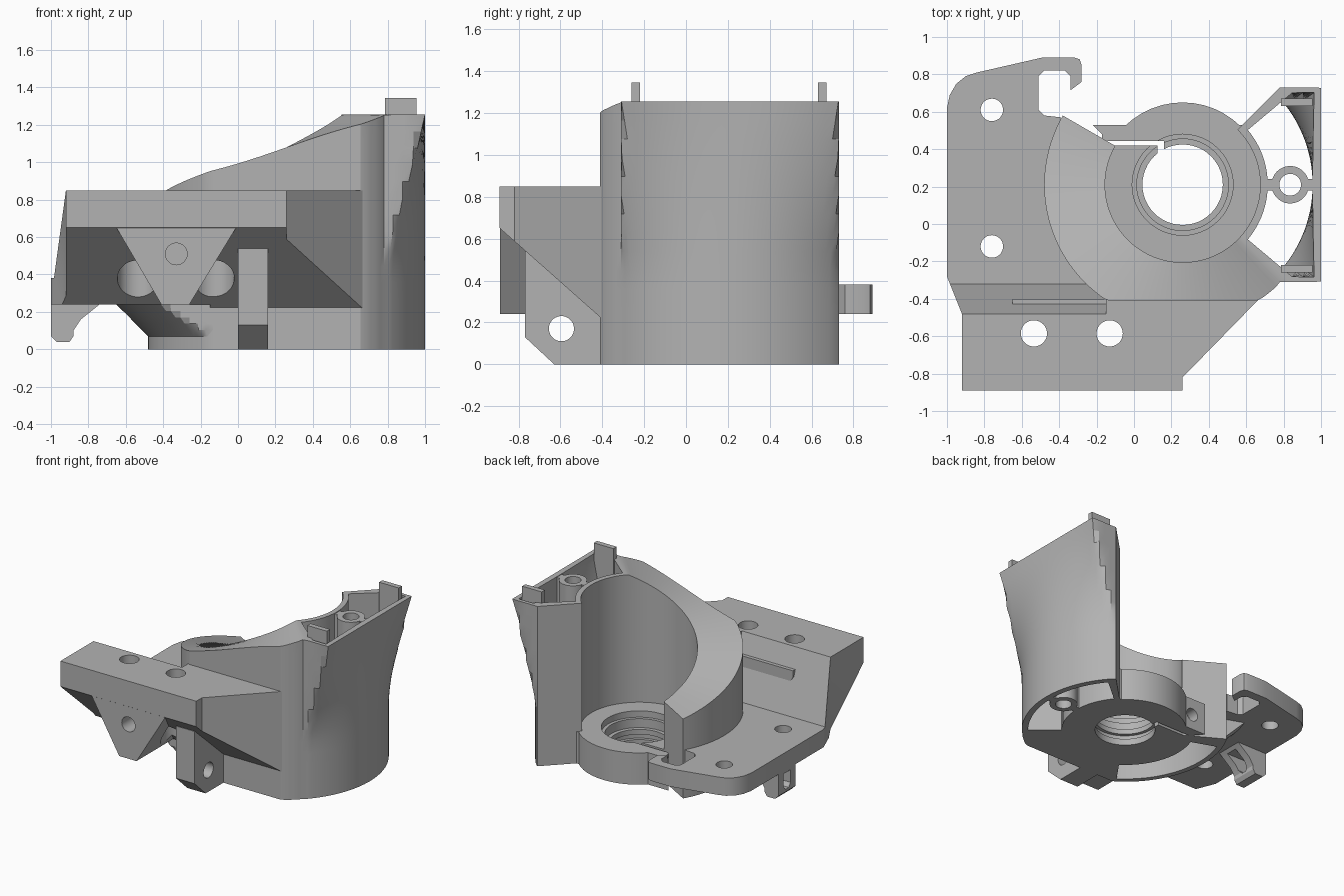
import bpy, bmesh
from math import sin, cos, radians, pi
from mathutils import Matrix, Vector

if "Cube" in bpy.data.objects:
    bpy.data.objects.remove(bpy.data.objects["Cube"])

grey = bpy.data.materials.new("plain grey")
grey.use_nodes = True
grey.diffuse_color = (0.45, 0.45, 0.45, 1)
grey.node_tree.nodes["Principled BSDF"].inputs["Base Color"].default_value = (0.45, 0.45, 0.45, 1)

CX, CY = 0.26, 0.21      # bore axis
R = 0.74                 # body radius
BORE = 0.415


def finish(name, bm):
    bmesh.ops.recalc_face_normals(bm, faces=bm.faces)
    mesh = bpy.data.meshes.new(name)
    bm.to_mesh(mesh)
    bm.free()
    mesh.materials.append(grey)
    ob = bpy.data.objects.new(name, mesh)
    bpy.context.collection.objects.link(ob)
    return ob


def prism(name, pts, axis, a, b):
    """Extrude a 2D outline along an axis from a to b."""
    place = {"x": lambda p, d: (d, p[0], p[1]),
             "y": lambda p, d: (p[0], d, p[1]),
             "z": lambda p, d: (p[0], p[1], d)}[axis]
    bm = bmesh.new()
    face = bm.faces.new([bm.verts.new(place(p, a)) for p in pts])
    out = bmesh.ops.extrude_face_region(bm, geom=[face])
    move = Vector(place((0, 0), b - a))
    bmesh.ops.translate(bm, vec=move, verts=[g for g in out["geom"] if isinstance(g, bmesh.types.BMVert)])
    return finish(name, bm)


def box(name, x0, x1, y0, y1, z0, z1):
    return prism(name, [(x0, y0), (x1, y0), (x1, y1), (x0, y1)], "z", z0, z1)


def rod(name, u, v, r, axis, a, b):
    pts = [(u + r * cos(2 * pi * i / 48), v + r * sin(2 * pi * i / 48)) for i in range(48)]
    return prism(name, pts, axis, a, b)


def sweep(name, a0, a1, rin, rout, z0, top, levels=14):
    """Ring sector about the bore axis with a variable outer radius and top."""
    bm = bmesh.new()
    steps = round((a1 - a0) / 2.5)
    rings = []
    for i in range(steps + 1):
        deg = a0 + (a1 - a0) * i / steps
        c, s = cos(radians(deg)), sin(radians(deg))
        zs = [z0 + (top(deg) - z0) * k / levels for k in range(levels + 1)]
        loop = [(rin, zs[0])] + [(rout(deg, z), z) for z in zs] + [(rin, zs[-1])]
        rings.append([bm.verts.new((CX + r * c, CY + r * s, z)) for r, z in loop])
    for p, q in zip(rings, rings[1:]):
        for k in range(len(p)):
            n = (k + 1) % len(p)
            bm.faces.new((p[k], p[n], q[n], q[k]))
    bm.faces.new(rings[0])
    bm.faces.new(rings[-1])
    return finish(name, bm)


def boolean(ob, cutters, op="DIFFERENCE"):
    for c in cutters:
        c.hide_render = True
        mod = ob.modifiers.new("cut", "BOOLEAN")
        mod.operation, mod.solver, mod.object = op, "EXACT", c
        bpy.context.view_layer.objects.active = ob
        bpy.ops.object.modifier_apply(modifier=mod.name)
        bpy.data.objects.remove(c)
    return ob


# body outline: round below, flat front, flaring to a square corner at the top right
def outer(deg, z):
    c, s = cos(radians(deg)), sin(radians(deg))
    if deg < 315:
        return min(R, 0.62 / max(0.01, -s))
    t = min(1, max(0, (z - 0.43) / 0.82)) ** 1.5
    return min(R + (R / c - R) * t, 0.52 / max(0.01, abs(s)))


def ramp(deg):
    return min(1.255, 1.08 + 0.0038 * (deg - 270))


body = sweep("body_shell", 150, 405, BORE, outer, 0, ramp)
pocket = sweep("pocket", 320, 400, 0.455, lambda d, z: outer(d, z) - 0.045, -0.1, lambda d: 1.4, 30)
recess = sweep("recess", 160, 235, 0.5, lambda d, z: outer(d, z) - 0.04, -0.1, lambda d: 0.22, 2)
boolean(body, [pocket, recess])

# flared foot under the side plate
sweep("foot_flare", 160, 237.5, 0.71,
      lambda d, z: min(R + max(0, z - 0.07), 0.62 / max(0.01, -sin(radians(d)))),
      0, lambda d: 0.24, 7)

# floor with stepped bore, clamp bar and slit
floor = rod("floor", CX, CY, 0.44, "z", 0, 0.25)
boolean(floor, [prism("bar", [(-0.17, 0.3), (0.5, 0.3), (0.58, 0.53), (-0.22, 0.53), (-0.17, 0.48)],
                      "z", 0, 0.25)], "UNION")
boolean(floor, [rod("through", CX, CY, 0.215, "z", -0.1, 0.4),
                rod("step", CX, CY, 0.27, "z", 0.2, 0.4),
                rod("groove_a", CX, CY, 0.245, "z", 0.13, 0.3),
                rod("groove_b", CX, CY, 0.24, "z", 0.05, 0.09),
                box("slit", -0.4, 0.16, 0.42, 0.445, -0.1, 0.4),
                box("slit_end", 0.125, 0.16, 0.34, 0.43, -0.1, 0.4),
                rod("clamp_hole", -0.1, 0.12, 0.05, "y", 0.4, 0.6)])

# screw boss with ribs, and locating tabs on the rim
boss = rod("screw_boss", 0.835, CY, 0.1, "z", 0, 1.25)
boolean(boss, [box("rib", 0.7, 0.97, CY - 0.03, CY + 0.03, 0, 1.25)], "UNION")
boolean(boss, [rod("screw_hole", 0.835, CY, 0.058, "z", -0.1, 1.4)])
for side, y in (("front", -0.26), ("back", 0.63)):
    box(side + "_tab", 0.785, 0.955, y, y + 0.04, 1.05, 1.345)

# side plate with hook
plate = prism("side_plate", [
    (-1, -0.28), (-1, 0.62), (-0.985, 0.69), (-0.95, 0.75), (-0.9, 0.79), (-0.84, 0.81),
    (-0.49, 0.89), (-0.32, 0.89), (-0.29, 0.88), (-0.28, 0.85), (-0.28, 0.76), (-0.34, 0.715),
    (-0.34, 0.79), (-0.37, 0.82), (-0.48, 0.82), (-0.51, 0.79), (-0.51, 0.61), (-0.48, 0.58),
    (-0.39, 0.57), (-0.4, 0.3), (-0.3, -0.2), (-0.15, -0.4), (-0.95, -0.4)], "z", 0.24, 0.38)
boolean(plate, [rod("hole", -0.76, y, 0.06, "z", 0, 1) for y in (0.61, -0.12)])

# hanging loop under the plate edge
loop = prism("cable_loop", [(-1, 0.3), (-1, 0.07), (-0.97, 0.04), (-0.9, 0.04), (-0.88, 0.07),
                            (-0.88, 0.1), (-0.84, 0.16), (-0.74, 0.24), (-0.74, 0.3)], "y", 0.07, 0.28)
boolean(loop, [prism("slot", [(0.13, 0.12), (0.155, 0.09), (0.195, 0.09), (0.22, 0.12),
                              (0.22, 0.22), (0.13, 0.22)], "x", -1.1, -0.6)])

# front bracket: sloped underside, sloped back, angled ends
left = prism("front_bracket_right_half", [(-0.89, 0.65), (-0.43, 0.24), (-0.3, 0.24), (-0.3, 0.38),
                                          (-0.32, 0.38), (-0.48, 0.85), (-0.89, 0.85)], "x", -1, -0.15)
right = prism("front_bracket_left_half", [(-0.89, 0.65), (-0.405, 0.22), (-0.405, 0.85), (-0.89, 0.85)],
              "x", -0.15, 0.67)
boolean(left, [prism("end_cut", [(-1, -0.28), (-0.92, -0.48), (-0.92, -1), (-1.1, -1), (-1.1, -0.28)],
                     "z", 0, 1)])
boolean(right, [prism("corner_cut", [(0.26, -1), (0.26, -0.82), (0.67, -0.4), (0.9, -0.4), (0.9, -1)],
                      "z", 0, 1)])

# tapered front tongue
tongue = prism("front_tongue", [(-0.65, 0.65), (-0.65, 0.7), (-0.01, 0.7), (-0.01, 0.65),
                                (-0.26, 0.24), (-0.41, 0.24)], "y", -0.889, -0.4)

# screw holes with wide clearance below, through bracket and tongue
for part in (left, right, tongue):
    cuts = [rod("tongue_hole", -0.33, 0.51, 0.058, "y", -1, -0.5)]
    for x in (-0.535, -0.13):
        cuts.append(rod("screw", x, -0.585, 0.07, "z", 0, 1))
        cuts.append(rod("clearance", x, -0.585, 0.11, "z", 0, 0.5))
    boolean(part, cuts)

# hinge lug
lug = prism("hinge_lug", [(-0.77, 0.54), (-0.77, 0.13), (-0.63, 0), (-0.4, 0), (-0.4, 0.54)],
            "x", 0, 0.16)
boolean(lug, [rod("lug_hole", -0.595, 0.17, 0.06, "x", -0.1, 0.3)])

# smooth round walls, crisp edges
for ob in bpy.context.scene.objects:
    ob.select_set(ob.type == "MESH")
bpy.ops.object.shade_smooth_by_angle(angle=radians(25))
